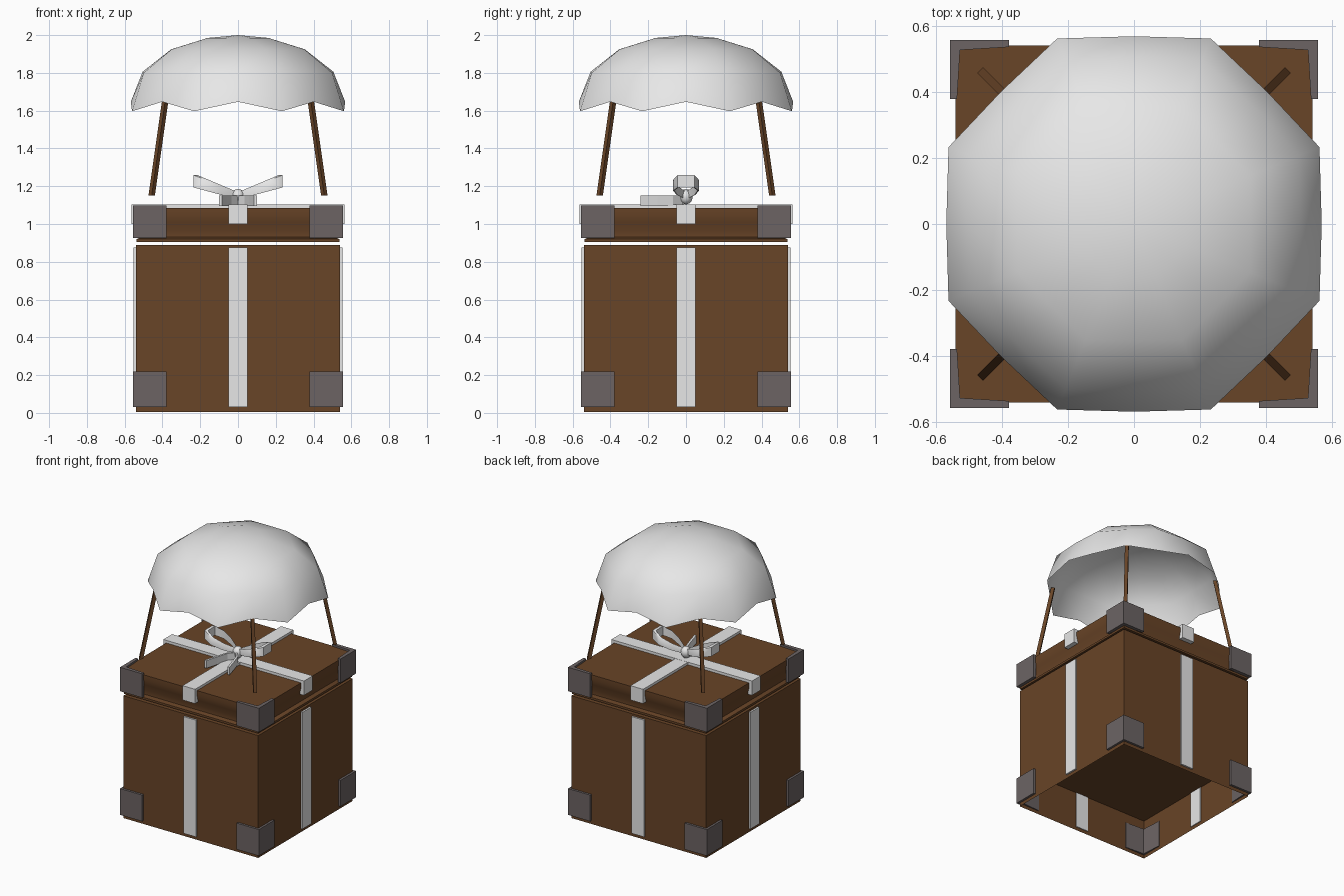
import bpy, bmesh, math
from mathutils import Vector

if "Cube" in bpy.data.objects:
    bpy.data.objects.remove(bpy.data.objects["Cube"])


def material(name, rgb):
    m = bpy.data.materials.new(name)
    m.diffuse_color = (*rgb, 1)
    m.use_nodes = True
    m.node_tree.nodes["Principled BSDF"].inputs["Base Color"].default_value = m.diffuse_color
    return m


BROWN = material("brown_wood", (0.14, 0.058, 0.02))
WHITE = material("white_cloth", (0.8, 0.8, 0.8))
GREY = material("dark_metal", (0.15, 0.127, 0.127))


def finish(name, bm, mat, smooth=None, fix=True):
    if fix:
        bmesh.ops.recalc_face_normals(bm, faces=bm.faces)
    me = bpy.data.meshes.new(name)
    bm.to_mesh(me)
    bm.free()
    me.materials.append(mat)
    ob = bpy.data.objects.new(name, me)
    bpy.context.collection.objects.link(ob)
    if smooth:
        bpy.ops.object.select_all(action='DESELECT')
        bpy.context.view_layer.objects.active = ob
        ob.select_set(True)
        bpy.ops.object.shade_smooth_by_angle(angle=math.radians(smooth))
    return ob


def rings(bm, loops, cap_start=False, cap_end=False):
    """Skin a stack of closed loops with equal point counts."""
    vs = [[bm.verts.new(p) for p in lp] for lp in loops]
    n = len(vs[0])
    for a, b in zip(vs, vs[1:]):
        for i in range(n):
            bm.faces.new((a[i], a[(i + 1) % n], b[(i + 1) % n], b[i]))
    if cap_start:
        bm.faces.new(vs[0][::-1])
    if cap_end:
        bm.faces.new(vs[-1])
    return vs


def square(h, z):
    return [(-h, -h, z), (h, -h, z), (h, h, z), (-h, h, z)]


def prism(bm, outline, z0, z1):
    rings(bm, [[(x, y, z0) for x, y in outline], [(x, y, z1) for x, y in outline]], True, True)


def turn(p, k):
    """Rotate an xy point by k quarter turns."""
    x, y = p
    for _ in range(k):
        x, y = -y, x
    return x, y


# Crate body, open underneath, with a raised floor
bm = bmesh.new()
rings(bm, [square(0.54, 0.005), square(0.54, 0.89)], cap_end=True)
finish("crate_body", bm, BROWN)
bm = bmesh.new()
rings(bm, [square(0.538, 0.29), square(0.538, 0.31)], True, True)
finish("crate_floor", bm, BROWN)

# Lid with a grooved side
bm = bmesh.new()
lid = [(0.538, 0.905), (0.538, 0.92), (0.512, 0.93), (0.512, 0.965),
       (0.53, 1.01), (0.54, 1.05), (0.54, 1.085)]
rings(bm, [square(h, z) for h, z in lid], True, True)
finish("lid", bm, BROWN, 40)

# L-shaped corner brackets on lid and body
corner = [(0.556, 0.556), (0.378, 0.556), (0.378, 0.535), (0.526, 0.526),
          (0.535, 0.378), (0.556, 0.378)]
for name, z0, z1 in (("body_brackets", 0.03, 0.22), ("lid_brackets", 0.925, 1.098)):
    bm = bmesh.new()
    for k in range(4):
        prism(bm, [turn(p, k) for p in corner], z0, z1)
    finish(name, bm, GREY)

# Ribbon strips down the body sides
bm = bmesh.new()
strip = [(-0.05, -0.552), (0.05, -0.552), (0.05, -0.534), (-0.05, -0.534)]
for k in range(4):
    prism(bm, [turn(p, k) for p in strip], 0.03, 0.875)
finish("body_ribbons", bm, WHITE)

# Crossed ribbons over the lid with folded ends
bm = bmesh.new()
fold = [(0.563, 1.0), (0.563, 1.104), (-0.563, 1.104), (-0.563, 1.0),
        (-0.53, 1.0), (-0.53, 1.08), (0.53, 1.08), (0.53, 1.0)]
for k in range(2):
    dz = -0.001 * k
    rings(bm, [[(*turn((x, w), k), z + dz) for x, z in fold] for w in (-0.05, 0.05)], True, True)
finish("lid_ribbons", bm, WHITE)

# Bow loops: upright bands that widen outwards and tilt up
bm = bmesh.new()
loop = [(0.02, 0.012), (0.09, 0.05), (0.17, 0.068), (0.235, 0.045),
        (0.235, -0.045), (0.17, -0.068), (0.09, -0.05), (0.02, -0.012)]
for s in (-1, 1):
    def band(shrink, h):
        return [(s * (0.02 + (x - 0.02) * shrink), y * shrink,
                 1.13 + 0.27 * x + h * (0.6 + 1.7 * x)) for x, y in loop]
    rings(bm, [band(1, 0), band(1, 0.065), band(0.9, 0.065), band(0.9, 0), band(1, 0)])
bmesh.ops.remove_doubles(bm, verts=bm.verts, dist=0.0001)
finish("bow_loops", bm, WHITE, 40)

# Bow tails: two upright strips towards the front
bm = bmesh.new()
tail = [(0.0, -0.01), (0.05, -0.07), (0.075, -0.15), (0.1, -0.24)]
for s in (-1, 1):
    side = [(s * x, y) for x, y in tail]
    prism(bm, side + [(x - s * 0.016, y) for x, y in side[::-1]], 1.096, 1.152)
finish("bow_tails", bm, WHITE)

# Bow knot
bm = bmesh.new()
bmesh.ops.create_uvsphere(bm, u_segments=8, v_segments=6, radius=0.036)
for v in bm.verts:
    v.co.z = v.co.z * 1.15 + 1.145
finish("bow_knot", bm, WHITE, 60)

# Canopy: eight-panel dome with a scalloped rim
bm = bmesh.new()
loops = []
for r, z, lift, mid in ((0.607, 1.597, 0.05, 0.935), (0.54, 1.8, 0.006, 0.935),
                        (0.38, 1.925, 0, 0.93), (0.173, 1.985, 0, 0.93)):
    lp = []
    for i in range(16):
        a = i * math.pi / 8
        low = i % 2
        q = r if low else r * mid
        lp.append((q * math.cos(a), q * math.sin(a), z if low else z + lift))
    loops.append(lp)
vs = rings(bm, loops)
top = bm.verts.new((0, 0, 2.0))
for i in range(16):
    bm.faces.new((vs[-1][i], vs[-1][(i + 1) % 16], top))
finish("canopy", bm, WHITE, 60, fix=False)

# Four cords from the canopy down to the lid corners
bm = bmesh.new()
for k in range(4):
    a = Vector((*turn((0.457, 0.457), k), 1.15))
    b = Vector((*turn((0.383, 0.383), k), 1.67))
    u = Vector((a.x, a.y, 0)).normalized()
    w = Vector((-u.y, u.x, 0))
    ring = [u * 0.012 + w * 0.012, w * 0.012 - u * 0.012,
            -u * 0.012 - w * 0.012, u * 0.012 - w * 0.012]
    rings(bm, [[a + o for o in ring], [b + o for o in ring]], True, True)
finish("cords", bm, BROWN)
